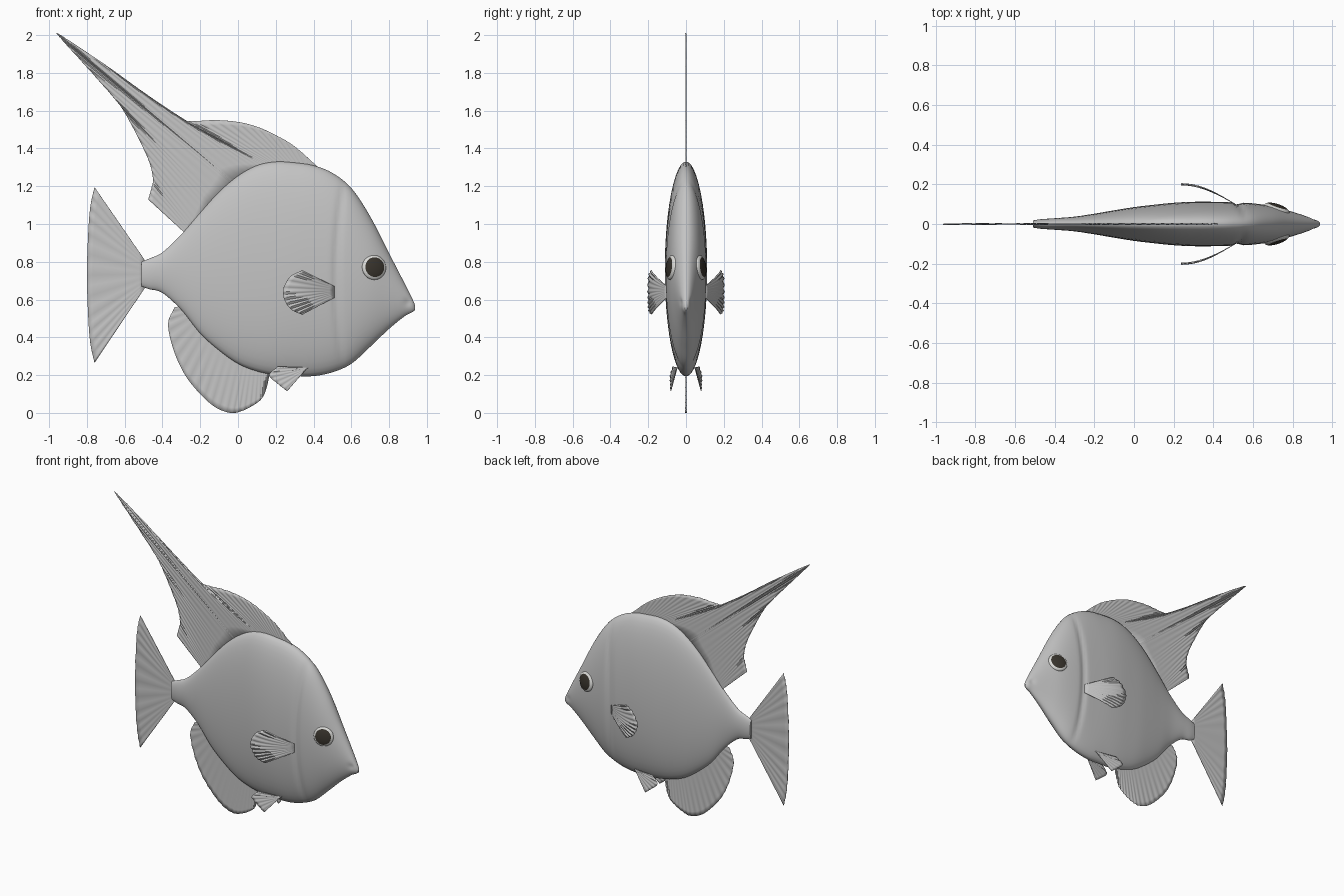
import bpy, math
from math import sin, cos, pi, exp
from mathutils import Vector

cube = bpy.data.objects.get("Cube")
if cube:
    bpy.data.objects.remove(cube)


def material(name, rgb):
    m = bpy.data.materials.new(name)
    m.use_nodes = True
    m.diffuse_color = (*rgb, 1)
    bsdf = m.node_tree.nodes["Principled BSDF"]
    bsdf.inputs["Base Color"].default_value = (*rgb, 1)
    bsdf.inputs["Roughness"].default_value = 0.6
    return m


GREY = material("silver grey", (0.55, 0.55, 0.55))
PALE = material("pale eye ring", (0.7, 0.7, 0.68))
DARK = material("dark pupil", (0.04, 0.034, 0.026))


def make(name, verts, faces, mats):
    me = bpy.data.meshes.new(name)
    me.from_pydata(verts, [], faces)
    ob = bpy.data.objects.new(name, me)
    bpy.context.collection.objects.link(ob)
    for m in mats:
        me.materials.append(m)
    bpy.ops.object.select_all(action='DESELECT')
    bpy.context.view_layer.objects.active = ob
    ob.select_set(True)
    bpy.ops.object.mode_set(mode='EDIT')
    bpy.ops.mesh.select_all(action='SELECT')
    bpy.ops.mesh.normals_make_consistent(inside=False)
    bpy.ops.object.mode_set(mode='OBJECT')
    bpy.ops.object.shade_smooth_by_angle(angle=math.radians(50))
    return ob


def spline(points, steps):
    """Catmull-Rom resampling of equal-length tuples."""
    p = [Vector(q) for q in points]
    p = [2 * p[0] - p[1]] + p + [2 * p[-1] - p[-2]]
    out = []
    for a, b, c, d in zip(p, p[1:], p[2:], p[3:]):
        for i in range(steps):
            t = i / steps
            out.append(b + (c - a) * (t / 2) + (2 * a - 5 * b + 4 * c - d) * (t * t / 2)
                       + (3 * b - 3 * c + d - a) * (t ** 3 / 2))
    return out + [p[-2]]


# Body stations: x, top, bottom, half width
STATIONS = spline([
    (-.51, .80, .67, .018), (-.47, .817, .655, .024), (-.40, .85, .635, .029),
    (-.30, .945, .545, .037), (-.2, 1.06, .42, .052), (-.1, 1.17, .33, .069),
    (0, 1.255, .26, .085), (.1, 1.31, .22, .097), (.2, 1.33, .2, .107),
    (.3, 1.325, .195, .112), (.4, 1.31, .195, .112), (.5, 1.27, .215, .11),
    (.6, 1.19, .26, .104), (.7, 1.04, .35, .089), (.8, .845, .445, .061),
    (.88, .69, .51, .035), (.92, .61, .532, .02), (.938, .57, .545, .006)], 6)


def body_edge(x, column):
    return min(STATIONS, key=lambda s: abs(s[0] - x))[column]


# Body, with a gill groove and a mouth crease pressed into its sides
SIDES = 48
verts, faces = [], []
for x, top, bottom, width in (s[:] for s in STATIONS):
    for k in range(SIDES):
        a = 2 * pi * k / SIDES
        z = (top + bottom) / 2 + (top - bottom) / 2 * cos(a)
        gill_x = .505 + .04 * ((z - .72) / .5) ** 2
        press = .1 * exp(-((x - gill_x - .015) / .018) ** 2)
        press += .2 * exp(-((x - .9) / .02) ** 2 - ((z - .585) / .02) ** 2)
        verts.append((x, width * (1 - press) * sin(a), z))
for i in range(len(STATIONS) - 1):
    for k in range(SIDES):
        n = (k + 1) % SIDES
        faces.append((i * SIDES + k, i * SIDES + n, (i + 1) * SIDES + n, (i + 1) * SIDES + k))
faces += [tuple(range(SIDES)), tuple(range(len(verts) - SIDES, len(verts)))]
make("body", verts, faces, [GREY])


def fin(name, pairs, sideways=lambda x, z: 0, side=1, ripple=.0025, rows=10):
    """Thin rayed sheet; each pair is root x, root z, edge x, edge z."""
    rays = spline([p[:2] + (0,) for p in pairs], 8)
    edges = spline([p[2:] + (0,) for p in pairs], 8)
    verts, faces = [], []
    for i, (root, edge) in enumerate(zip(rays, edges)):
        for j in range(rows + 1):
            t = j / rows
            p = root.lerp(edge, t)
            wave = ripple * t * sin(i * pi / 2)
            verts.append((p.x, side * (sideways(p.x, p.y) + wave), p.y))
    step = rows + 1
    for i in range(len(rays) - 1):
        for j in range(rows):
            a = i * step + j
            faces.append((a, a + 1, a + step + 1, a + step))
    ob = make(name, verts, faces, [GREY])
    mod = ob.modifiers.new("thickness", 'SOLIDIFY')
    mod.thickness = .003
    mod.offset = 0
    return ob


# Dorsal fin: root x, edge x, edge z, rooted just inside the back
dorsal = [(.4, .42, 1.305), (.37, .3, 1.41), (.34, .2, 1.47), (.31, .1, 1.515),
          (.28, 0, 1.54), (.25, -.12, 1.55), (.23, -.22, 1.545), (.2, -.29, 1.55),
          (.17, -.36, 1.595), (.12, -.5, 1.695), (.06, -.7, 1.84), (0, -.94, 2),
          (-.01, -.935, 1.98), (-.03, -.8, 1.83), (-.1, -.65, 1.66),
          (-.14, -.6, 1.59), (-.17, -.53, 1.46), (-.21, -.47, 1.33),
          (-.24, -.45, 1.24), (-.255, -.457, 1.195), (-.27, -.475, 1.13)]
fin("dorsal_fin", [(r, body_edge(r, 1) - .04, x, z) for r, x, z in dorsal])

# Anal fin, rooted just inside the belly
anal = [(.17, .165, .2), (.15, .15, .13), (.13, .125, .075), (.1, .08, .04),
        (.06, .02, .01), (.02, -.04, 0), (-.04, -.12, .03), (-.1, -.2, .1),
        (-.16, -.28, .2), (-.21, -.34, .33), (-.25, -.37, .47), (-.28, -.335, .56)]
fin("anal_fin", [(r, body_edge(r, 2) + .04, x, z) for r, x, z in anal])

# Tail fin, symmetric about its middle height
half = [(.076, -.76, .465), (.062, -.782, .36), (.04, -.793, .22)]
tail = half + [(0, -.8, 0)] + [(-r, x, -z) for r, x, z in reversed(half)]
fin("tail_fin", [(-.495, .735 + r, x, .73 + z) for r, x, z in tail])

# Paired fins and eyes
for side, label in ((1, "left"), (-1, "right")):
    # the model faces +x, so its +y flank carries the first of each pair
    fin("pectoral_fin_" + label,
        [(.51, .67, .34, .755), (.51, .66, .275, .72), (.51, .65, .238, .65),
         (.51, .64, .25, .59), (.51, .63, .285, .545), (.51, .61, .34, .52)],
        lambda x, z: .1 + .1 * sin((.51 - x) / .27 * pi / 2), side, .004)
    fin("pelvic_fin_" + label,
        [(.375, .24, .21, .245), (.37, .236, .165, .2),
         (.365, .233, .21, .155), (.36, .23, .26, .115)],
        lambda x, z: .045 + .15 * (.375 - x) + .15 * (.24 - z), side)

    # Eye: flattened ball with a dark pupil facing outward
    bpy.ops.mesh.primitive_uv_sphere_add(segments=32, ring_count=24, radius=.066)
    eye = bpy.context.object
    eye.name = "eye_" + label
    for m in (PALE, DARK):
        eye.data.materials.append(m)
    for f in eye.data.polygons:
        f.material_index = int(f.center.z > .04)
    eye.scale = (1, 1, .35)
    eye.rotation_euler = Vector((.33, side, .12)).to_track_quat('Z', 'Y').to_euler()
    eye.location = (.72, side * .077, .77)
    bpy.ops.object.shade_smooth_by_angle(angle=math.radians(50))
